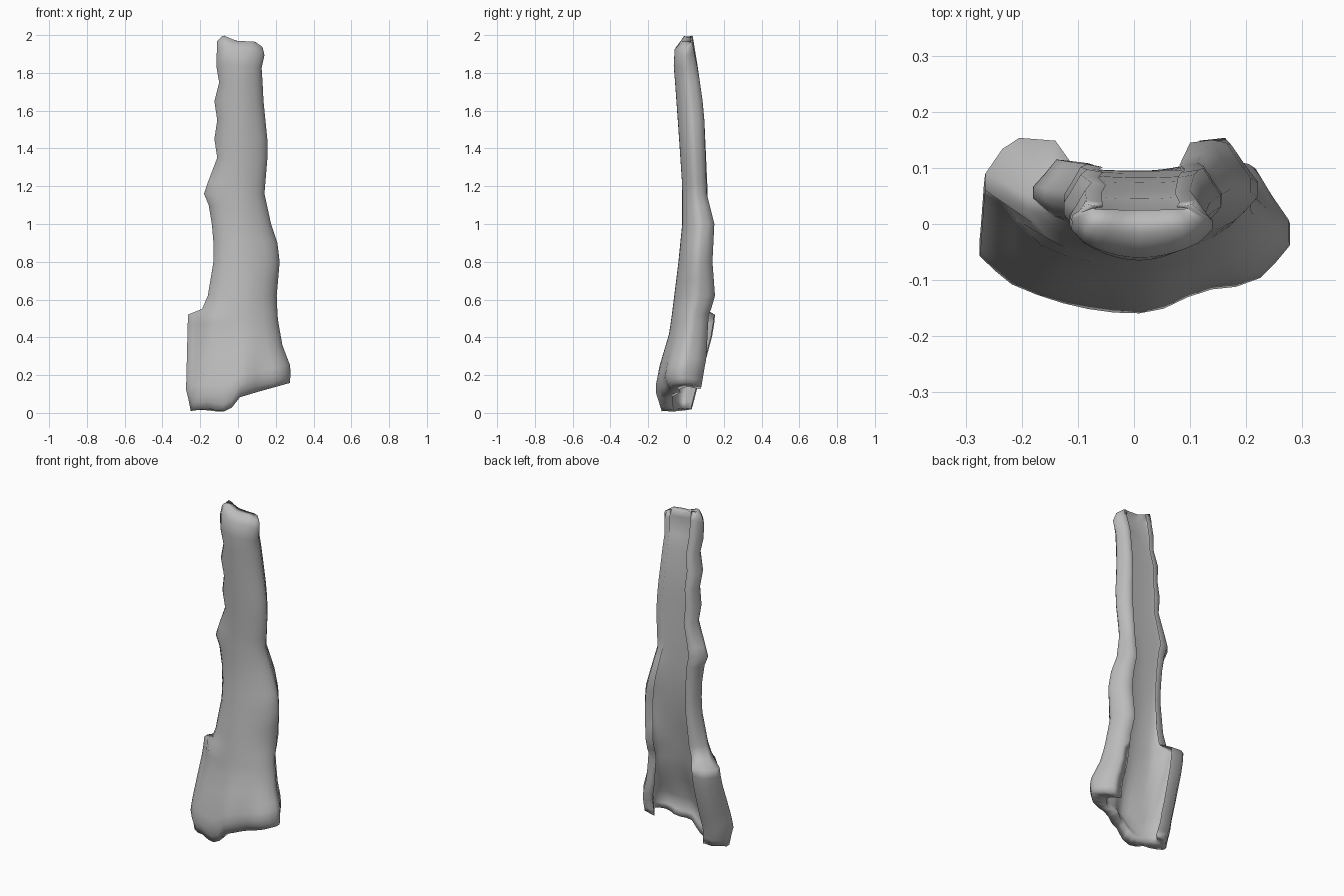
import bpy, bmesh, math

cube = bpy.data.objects.get("Cube")
if cube:
    bpy.data.objects.remove(cube, do_unlink=True)


def curve(keys):
    """Return a piecewise linear function through (position, value) pairs."""
    def value(p):
        if p <= keys[0][0]:
            return keys[0][1]
        for (a, va), (b, vb) in zip(keys, keys[1:]):
            if p <= b:
                return va + (vb - va) * (p - a) / (b - a)
        return keys[-1][1]
    return value


# Side outlines, as x against height
left_edge = curve([(0, -.25), (.08, -.275), (.3, -.27), (.52, -.265), (.55, -.19),
                   (.62, -.16), (.8, -.13), (.95, -.13), (1.1, -.155), (1.16, -.18),
                   (1.22, -.16), (1.35, -.11), (1.45, -.125), (1.55, -.11),
                   (1.65, -.125), (1.75, -.1), (1.85, -.115), (2, -.11)])
right_edge = curve([(0, .275), (.12, .28), (.3, .235), (.5, .21), (.62, .205),
                    (.85, .225), (1, .175), (1.16, .14), (1.4, .16), (1.65, .135),
                    (1.85, .125), (1.95, .14), (2, .13)])

# Front surface, the two rear rims and the wall thickness, as y against height
front = curve([(0, -.135), (.08, -.16), (.2, -.14), (.4, -.09), (.6, -.065), (.8, -.04),
               (1, -.02), (1.2, -.02), (1.5, -.04), (1.85, -.065), (1.95, -.06), (2, -.02)])
left_rim = curve([(0, .03), (.2, .08), (.4, .115), (.52, .125), (.55, .095),
                  (1.16, .115), (1.6, .095), (1.85, .06), (2, .035)])
right_rim = curve([(0, .08), (.2, .105), (.52, .12), (.6, .155), (.8, .14),
                   (1, .15), (1.16, .11), (1.6, .095), (1.85, .06), (2, .035)])
wall = curve([(0, .065), (.4, .09), (.8, .115), (1.2, .115), (1.6, .128), (1.85, .11),
              (2, .045)])

# Half cross-section: share of the half width from the middle to the curled rim
spread = curve([(0, 0), (.25, .4), (.5, .8), (.7, 1), (.8, 1), (1, .78)])

# Ragged lower and upper ends, as z against x
bottom_end = curve([(-.27, .05), (-.25, .01), (-.15, .025), (-.09, 0), (-.03, .03),
                    (0, .08), (.1, .11), (.28, .16)])
top_end = curve([(-.11, 1.97), (-.08, 2), (-.01, 1.97), (.09, 1.965), (.14, 1.93)])

LEVELS = [0, .04, .08, .14, .2, .3, .4, .47, .52, .55, .62, .7, .8, .9, 1, 1.1, 1.16, 1.22,
          1.35, 1.45, 1.55, 1.65, 1.75, 1.85, 1.95, 2]
STEPS = 20
MIDDLE = .01


def place(x, y, z):
    """Bend the ends of the shell to their ragged outlines."""
    if z < .5:
        z += bottom_end(x) * (1 - z / .5)
    elif z > 1.75:
        z += (top_end(x) - 2) * (z - 1.75) * 4
    return x, y, z


def fold(x, z):
    """Shallow creases: one at the lower front, one setting the side flap back."""
    low = .03 * math.exp(-((x - .12) / .06) ** 2) * max(0, 1 - z / .35)
    flap = .05 * math.exp(-((x + .24) / .05) ** 2) * max(0, 1 - abs(z - .5) / .35)
    return low + flap


def section(z):
    """Crescent loop: along the convex front, then back along the hollow."""
    outer, inner = [], []
    for i in range(STEPS + 1):
        t = 2 * i / STEPS - 1
        edge, rim = (left_edge, left_rim) if t < 0 else (right_edge, right_rim)
        reach = (edge(z) - MIDDLE) * spread(abs(t))
        y0, y1 = front(z), rim(z)
        shift = fold(MIDDLE + reach, z)
        outer.append(place(MIDDLE + reach, y0 + (y1 - y0) * t * t + shift, z))
        hollow = y0 + wall(z)
        back = hollow + (y1 - .005 - hollow) * t * t + shift
        inner.append(place(MIDDLE + reach * .7, back, z))
    return outer + inner[::-1]


# Loft the sections into one closed shell
bm = bmesh.new()
loops = [[bm.verts.new(p) for p in section(z)] for z in LEVELS]
count = len(loops[0])
for low, high in zip(loops, loops[1:]):
    for i in range(count):
        j = (i + 1) % count
        bm.faces.new((low[i], low[j], high[j], high[i]))
for loop in (loops[0], loops[-1]):
    for i in range(STEPS):
        bm.faces.new((loop[i], loop[i + 1], loop[-2 - i], loop[-1 - i]))
bmesh.ops.recalc_face_normals(bm, faces=bm.faces)
mesh = bpy.data.meshes.new("bark_shell")
bm.to_mesh(mesh)
bm.free()
shell = bpy.data.objects.new("bark_shell", mesh)
bpy.context.collection.objects.link(shell)

# Plain grey surface
grey = bpy.data.materials.new("light_grey")
grey.use_nodes = True
color = (.5, .5, .5, 1)
grey.diffuse_color = color
grey.node_tree.nodes["Principled BSDF"].inputs["Base Color"].default_value = color
mesh.materials.append(grey)

bpy.ops.object.select_all(action='DESELECT')
shell.select_set(True)
bpy.context.view_layer.objects.active = shell
bpy.ops.object.shade_smooth_by_angle(angle=math.radians(120))
